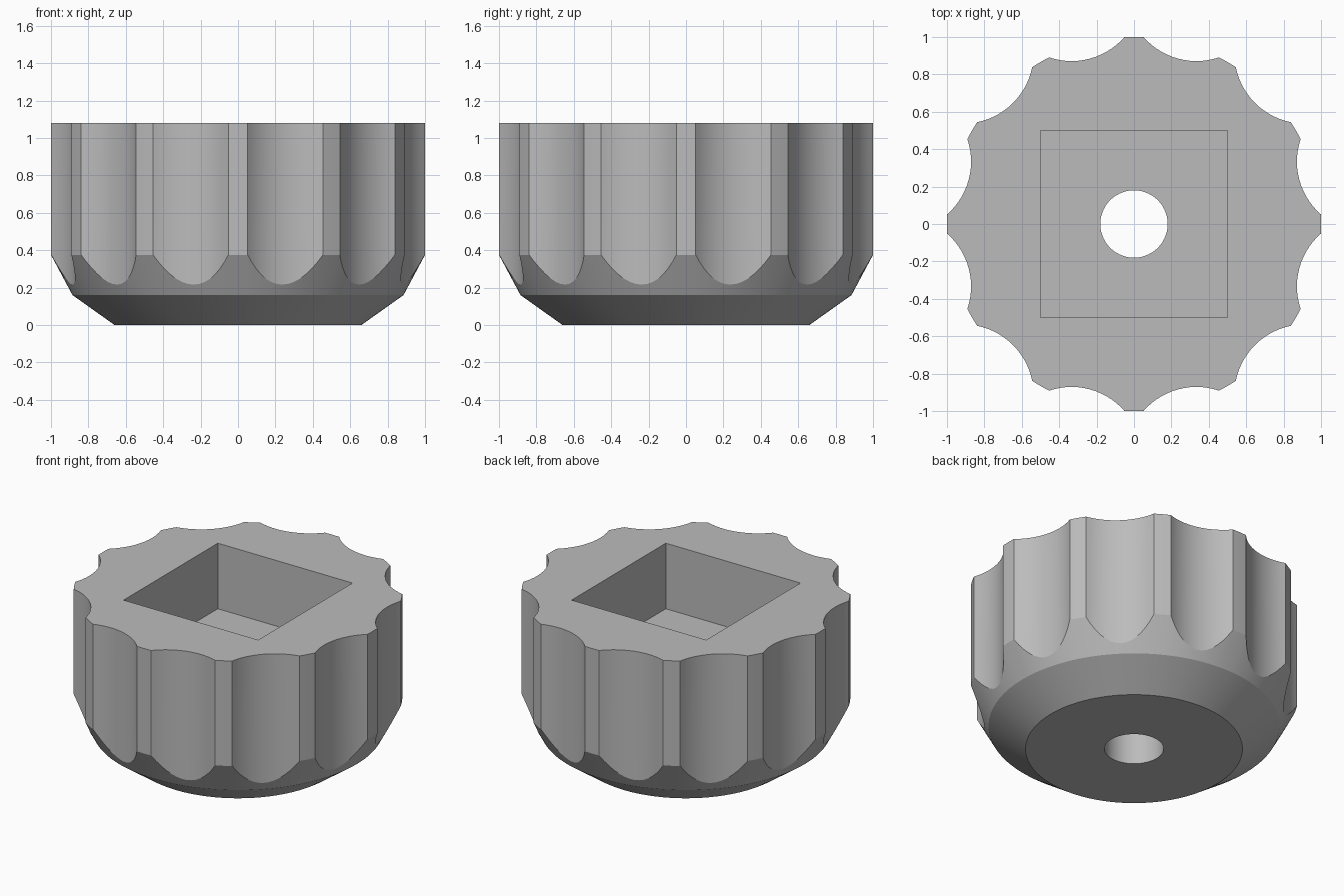
import bpy
import bmesh
from math import cos, sin, acos, pi, atan2, hypot

cube = bpy.data.objects.get("Cube")
if cube:
    bpy.data.objects.remove(cube)

# Main dimensions
LOBES = 12
HEIGHT, FLOOR = 1.08, 0.64
HOLE, HALF_SQUARE = 0.18, 0.5
BASE_R, RIM_R, RIM_Z, SHOULDER_Z = 0.66, 0.885, 0.16, 0.375
FLUTE_R, FLUTE_DIST, STEPS = 0.375, 1.29, 14

# Outline of the grip as (angle, radius): a ridge point, then a concave flute
sweep = acos((FLUTE_R ** 2 + FLUTE_DIST ** 2 - 1) / (2 * FLUTE_R * FLUTE_DIST))
outline = []
for lobe in range(LOBES):
    start = lobe * 2 * pi / LOBES
    outline.append((start, 1.0))
    for i in range(STEPS + 1):
        phi = sweep * (2 * i / STEPS - 1)
        x, y = FLUTE_DIST - FLUTE_R * cos(phi), FLUTE_R * sin(phi)
        outline.append((start + pi / LOBES + atan2(y, x), hypot(x, y)))


def column(bm, angle, radius):
    """Closed section through the knob at one angle."""
    square = HALF_SQUARE / max(abs(cos(angle)), abs(sin(angle)))
    cone_z = RIM_Z + (radius - RIM_R) / (1 - RIM_R) * (SHOULDER_Z - RIM_Z)
    section = [(HOLE, 0), (BASE_R, 0), (RIM_R, RIM_Z), (radius, cone_z),
               (radius, HEIGHT), (square, HEIGHT), (square, FLOOR), (HOLE, FLOOR)]
    return [bm.verts.new((r * cos(angle), r * sin(angle), z)) for r, z in section]


# Loft the sections all the way around
bm = bmesh.new()
columns = [column(bm, a, r) for a, r in outline]
for a, b in zip(columns, columns[1:] + columns[:1]):
    for i in range(len(a)):
        j = (i + 1) % len(a)
        bm.faces.new((a[i], b[i], b[j], a[j]))
bmesh.ops.recalc_face_normals(bm, faces=bm.faces)
mesh = bpy.data.meshes.new("fluted_knob")
bm.to_mesh(mesh)
bm.free()

knob = bpy.data.objects.new("fluted_knob", mesh)
bpy.context.collection.objects.link(knob)

# Single grey finish
grey = bpy.data.materials.new("plain grey")
grey.use_nodes = True
grey.diffuse_color = (0.5, 0.5, 0.5, 1)
grey.node_tree.nodes["Principled BSDF"].inputs["Base Color"].default_value = (0.5, 0.5, 0.5, 1)
mesh.materials.append(grey)

# Smooth curved walls, crisp edges
bpy.ops.object.select_all(action="DESELECT")
knob.select_set(True)
bpy.context.view_layer.objects.active = knob
bpy.ops.object.shade_smooth_by_angle(angle=pi / 7.5)
